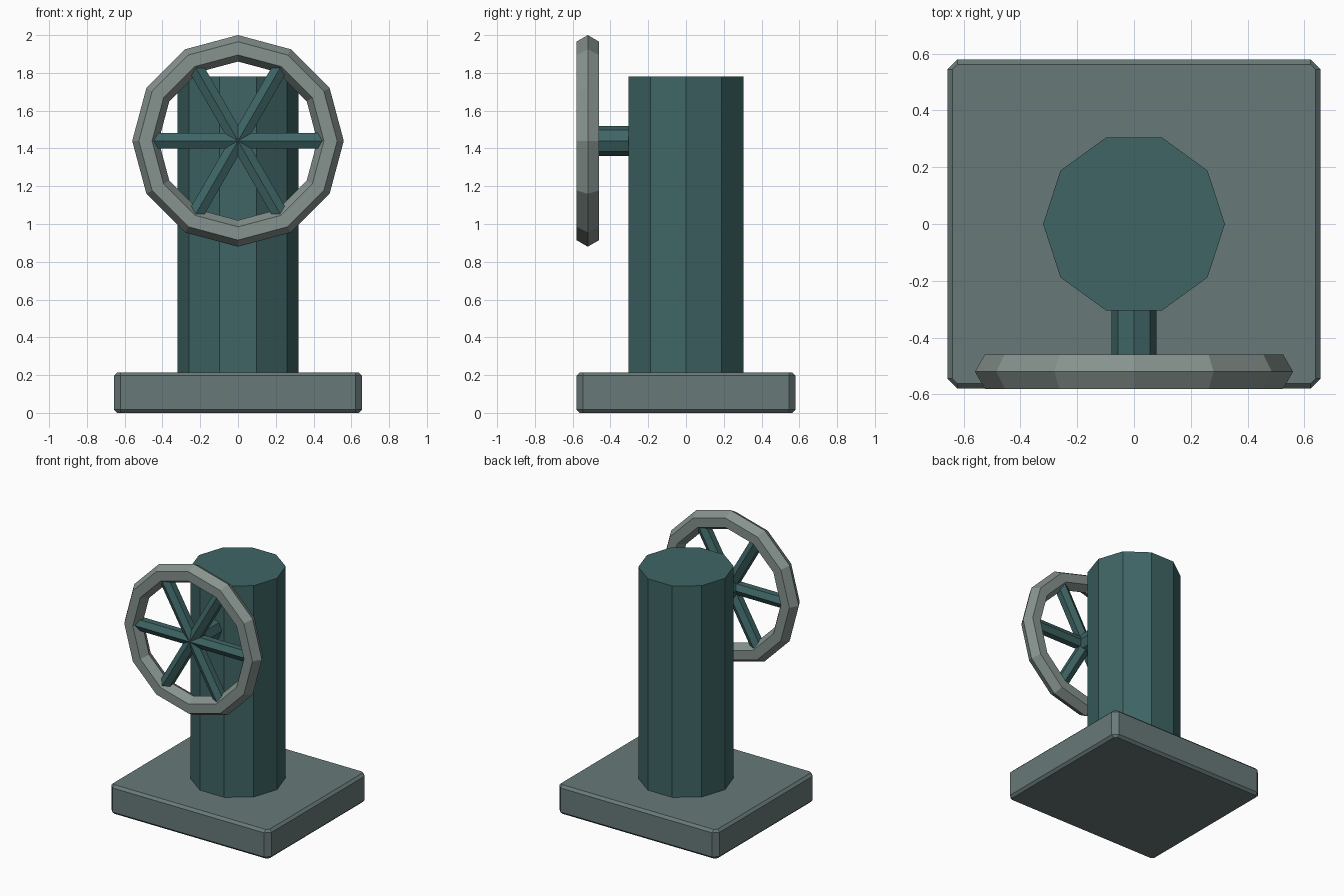
import bpy, bmesh
from math import cos, sin, pi, radians
from mathutils import Matrix, Vector

if "Cube" in bpy.data.objects:
    bpy.data.objects.remove(bpy.data.objects["Cube"])


def material(name, rgb):
    m = bpy.data.materials.new(name)
    m.diffuse_color = (*rgb, 1)
    m.use_nodes = True
    m.node_tree.nodes["Principled BSDF"].inputs["Base Color"].default_value = m.diffuse_color
    return m


TEAL = material("dark_teal", (0.05, 0.13, 0.13))
SLATE = material("slate", (0.14, 0.19, 0.19))
STEEL = material("steel", (0.24, 0.29, 0.27))


def finish(name, bm, mat):
    bmesh.ops.recalc_face_normals(bm, faces=bm.faces)
    me = bpy.data.meshes.new(name)
    bm.to_mesh(me)
    bm.free()
    me.materials.append(mat)
    ob = bpy.data.objects.new(name, me)
    bpy.context.collection.objects.link(ob)
    return ob


def loft(bm, rings, closed=False):
    """Skin a list of point rings; cap the ends unless the loft is closed."""
    vs = [[bm.verts.new(p) for p in r] for r in rings]
    n = len(vs[0])
    for i in range(len(vs) if closed else len(vs) - 1):
        a, b = vs[i], vs[(i + 1) % len(vs)]
        for j in range(n):
            k = (j + 1) % n
            bm.faces.new((a[j], a[k], b[k], b[j]))
    if not closed:
        bm.faces.new(vs[0])
        bm.faces.new(vs[-1])


def rod(name, start, end, radius, sides, u, mat):
    """Straight prism from start to end with a corner pointing along u."""
    s, e, u = Vector(start), Vector(end), Vector(u)
    v = (e - s).normalized().cross(u)
    ring = [(u * cos(2 * pi * i / sides) + v * sin(2 * pi * i / sides)) * radius
            for i in range(sides)]
    bm = bmesh.new()
    loft(bm, [[s + p for p in ring], [e + p for p in ring]])
    return finish(name, bm, mat)


# Base plate with chamfered corners and narrower top and bottom chamfers
def plate_ring(z, inset):
    x, y, c = 0.657 - inset, 0.58 - inset, 0.036 - inset
    return [(x, y - c, z), (x - c, y, z), (c - x, y, z), (-x, y - c, z),
            (-x, c - y, z), (c - x, -y, z), (x - c, -y, z), (x, c - y, z)]


bm = bmesh.new()
loft(bm, [plate_ring(z, d) for z, d in
          ((0, 0.018), (0.018, 0), (0.197, 0), (0.215, 0.018))])
finish("base_plate", bm, SLATE)

# Ten-sided column
rod("column", (0, 0, 0.2), (0, 0, 1.78), 0.32, 10, (1, 0, 0), TEAL)

# Wheel: hub, rim and six spokes
C = Vector((0, -0.52, 1.44))
rod("wheel_hub", C, (0, -0.25, 1.44), 0.08, 8, (1, 0, 0), TEAL)

section = [(0.49 + 0.07 * cos(i * pi / 3), 0.07 * sin(i * pi / 3)) for i in range(6)]
bm = bmesh.new()
loft(bm, [[C + Matrix.Rotation(radians(30 * k), 3, 'Y') @ Vector((r, y, 0))
           for r, y in section] for k in range(12)], closed=True)
finish("wheel_rim", bm, STEEL)

for k in range(6):
    a = k * pi / 3
    tip = C + Vector((cos(a), 0, sin(a))) * 0.48
    rod(f"wheel_spoke_{k + 1}", C, tip, 0.047, 6, (0, -1, 0), TEAL)
